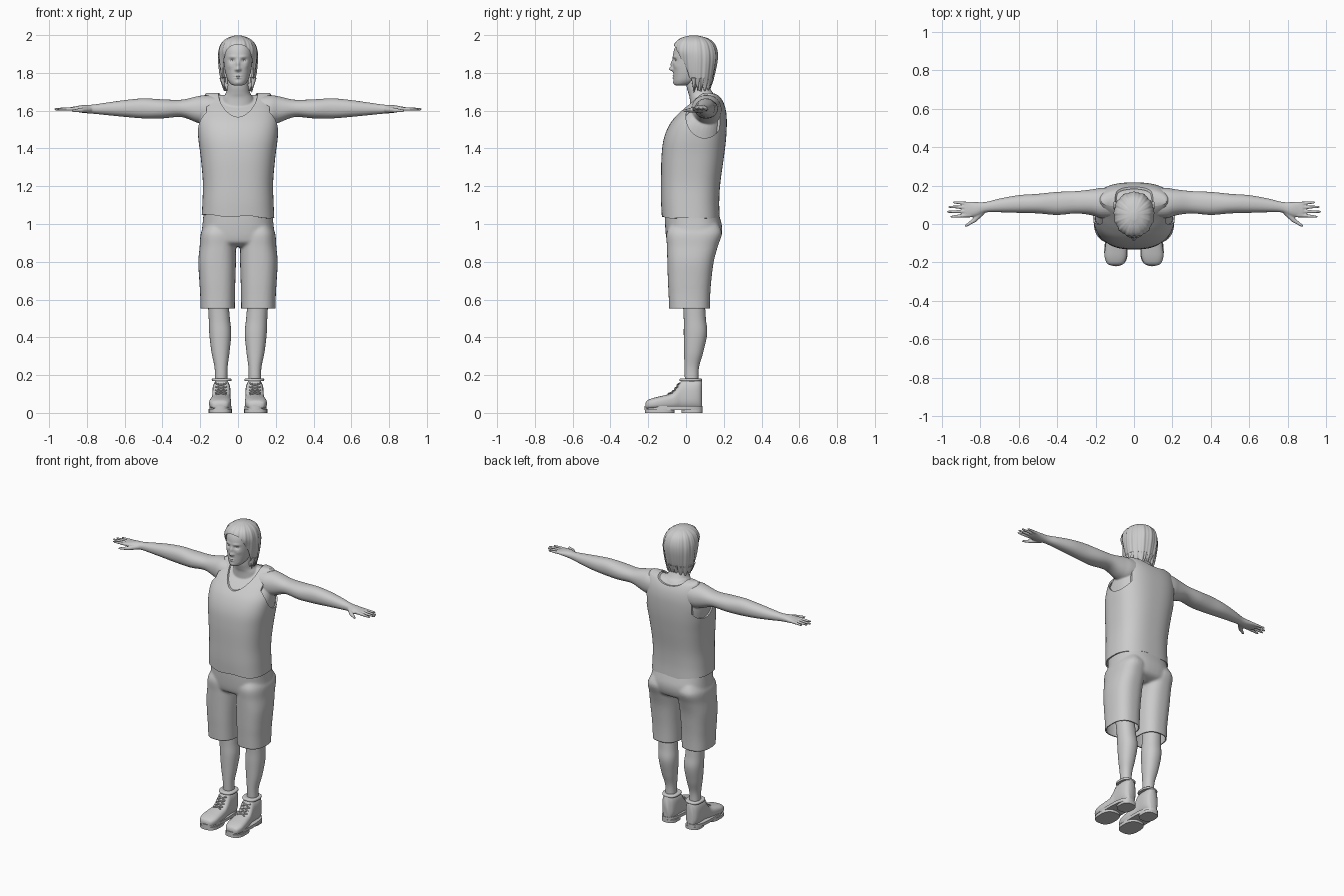
import bpy, bmesh, math, random
from mathutils import Vector

if "Cube" in bpy.data.objects:
    bpy.data.objects.remove(bpy.data.objects["Cube"])
random.seed(3)


def spline(rings, sub):
    """Catmull-Rom interpolation between cross-sections."""
    out = []
    for i in range(len(rings) - 1):
        q = [rings[max(i - 1, 0)], rings[i], rings[i + 1], rings[min(i + 2, len(rings) - 1)]]
        for k in range(sub):
            t = k / sub
            out.append([.5 * (2 * b + (c - a) * t + (2 * a - 5 * b + 4 * c - d) * t * t
                              + (3 * b - a - 3 * c + d) * t ** 3) for a, b, c, d in zip(*q)])
    return out + [list(rings[-1])]


def loft(bm, rings, axis='z', n=48, sub=6, e=2.2, caps=(1, 1)):
    """Superellipse loft; ring = (position, a_min, a_max, b_min, b_max)."""
    loops = []
    for t, a0, a1, b0, b1 in spline(rings, sub):
        loop = []
        for k in range(n):
            th = 2 * math.pi * k / n
            c, s = math.cos(th), math.sin(th)
            a = (a0 + a1) / 2 + (a1 - a0) / 2 * math.copysign(abs(c) ** (2 / e), c)
            b = (b0 + b1) / 2 + (b1 - b0) / 2 * math.copysign(abs(s) ** (2 / e), s)
            loop.append(bm.verts.new({'z': (a, b, t), 'x': (t, a, b), 'y': (a, t, b)}[axis]))
        loops.append(loop)
    faces = [bm.faces.new((p[k], p[(k + 1) % n], q[(k + 1) % n], q[k]))
             for p, q in zip(loops, loops[1:]) for k in range(n)]
    faces += [bm.faces.new(l) for l, on in zip((loops[0], loops[-1]), caps) if on]
    bmesh.ops.recalc_face_normals(bm, faces=faces)


def taper(bm, p, q, r0, r1, seg=12):
    """Tapered round rod with a rounded far end."""
    p, q = Vector(p), Vector(q)
    m = (q - p).to_track_quat('Z', 'Y').to_matrix().to_4x4()
    m.translation = (p + q) / 2
    bmesh.ops.create_cone(bm, cap_ends=True, segments=seg, radius1=r0, radius2=r1,
                          depth=(q - p).length, matrix=m)
    m.translation = q
    bmesh.ops.create_uvsphere(bm, u_segments=seg, v_segments=6, radius=r1, matrix=m)


def make(name, bm, mods=(), angle=50):
    """Mesh object with its modifiers applied, smooth shaded."""
    me = bpy.data.meshes.new(name)
    bm.to_mesh(me)
    bm.free()
    ob = bpy.data.objects.new(name, me)
    bpy.context.collection.objects.link(ob)
    for kind, props in mods:
        m = ob.modifiers.new(kind, kind)
        for k, v in props.items():
            setattr(m, k, v)
    if mods:
        bpy.context.view_layer.update()
        dg = bpy.context.evaluated_depsgraph_get()
        baked = bpy.data.meshes.new_from_object(ob.evaluated_get(dg))
        ob.modifiers.clear()
        ob.data = baked
    bpy.ops.object.select_all(action='DESELECT')
    ob.select_set(True)
    bpy.context.view_layer.objects.active = ob
    bpy.ops.object.shade_smooth_by_angle(angle=math.radians(angle))
    return ob


def trim(ob, z, up):
    """Cut the mesh flat at height z, keeping the side the sign of up points to."""
    bm = bmesh.new()
    bm.from_mesh(ob.data)
    bmesh.ops.bisect_plane(bm, geom=bm.verts[:] + bm.edges[:] + bm.faces[:],
                           plane_co=(0, 0, z), plane_no=(0, 0, up), clear_inner=True)
    bm.to_mesh(ob.data)
    bm.free()


def cutter(name, rings, axis, e):
    bm = bmesh.new()
    loft(bm, rings, axis, sub=1, e=e)
    ob = make(name, bm)
    ob.hide_render = True
    return ('BOOLEAN', {'object': ob, 'operation': 'DIFFERENCE', 'solver': 'EXACT'})


def sym(rows):
    return [(z, -w, w, f, b) for z, w, f, b in rows]


MIRROR = ('MIRROR', {})

# sleeveless shirt with scoop neck and armholes
shirt = sym([(1.04, .192, -.128, .178), (1.12, .188, -.132, .176), (1.22, .186, -.132, .182),
             (1.35, .197, -.13, .2), (1.45, .21, -.118, .212), (1.53, .214, -.085, .216),
             (1.59, .205, -.035, .213), (1.64, .192, .02, .2), (1.68, .178, .065, .175),
             (1.694, .168, .09, .14)])
bm = bmesh.new()
loft(bm, shirt, n=96, e=2.6, caps=(0, 1))
for v in bm.verts:
    if v.co.z < 1.1:
        v.co.z += (1.1 - v.co.z) / .06 * (.005 * math.sin(v.co.x * 30) - .03 * v.co.x)
cuts = [cutter('neck_front_cutter', [(-.3, -.105, .105, 1.567, 1.83), (.115, -.105, .105, 1.567, 1.83)], 'y', 1.8),
        cutter('neck_back_cutter', [(.1, -.1, .1, 1.655, 1.75), (.3, -.1, .1, 1.655, 1.75)], 'y', 2)]
for s in (-1, 1):
    cuts.append(cutter('armhole_cutter', [(s * .166, .0, .197, 1.455, 1.684),
                                          (s * .4, .0, .197, 1.455, 1.684)], 'x', 2))
make('shirt', bm, [('SOLIDIFY', {'thickness': .01, 'offset': -1})] + cuts, 40)

# skin: upper chest, neck, arms and hands fused together
bm = bmesh.new()
d = .011
loft(bm, [(z - (d if z > 1.5 else 0), a + d, b - d, f + d, k - d) for z, a, b, f, k in shirt[3:]], e=2.6)
loft(bm, sym([(1.58, .1, .02, .18), (1.66, .085, .02, .17), (1.69, .066, .013, .145),
              (1.73, .058, .003, .125), (1.79, .056, .0, .125)]))
arm = [(.1, .03, .19, 1.53, 1.678), (.17, .03, .188, 1.525, 1.682), (.22, .045, .18, 1.538, 1.675),
       (.3, .055, .171, 1.566, 1.658), (.4, .047, .167, 1.559, 1.66), (.5, .055, .157, 1.559, 1.665),
       (.6, .058, .15, 1.567, 1.656), (.7, .061, .132, 1.577, 1.642), (.77, .06, .115, 1.584, 1.632),
       (.82, .04, .114, 1.588, 1.63), (.86, .035, .117, 1.595, 1.623), (.88, .038, .114, 1.6, 1.62)]
fingers = [(.045, .038, .95), (.066, .064, .967), (.086, .089, .96), (.105, .113, .936)]
for s in (-1, 1):
    loft(bm, [(s * r[0],) + r[1:] for r in arm], 'x', n=32, sub=5)
    for y0, y1, x in fingers:
        taper(bm, (s * .85, y0, 1.61), (s * x, y1, 1.608), .011, .0065)
    taper(bm, (s * .79, .065, 1.605), (s * .83, .02, 1.602), .017, .013)
    taper(bm, (s * .83, .02, 1.602), (s * .874, -.009, 1.6), .012, .007)
body = make('arms_and_neck', bm, [('REMESH', {'mode': 'VOXEL', 'voxel_size': .0045}),
                                  ('SMOOTH', {'factor': .5, 'iterations': 4})], 80)
trim(body, 1.42, 1)

# head with features pushed out of and into the face
bm = bmesh.new()
loft(bm, sym([(1.732, .012, -.05, -.015), (1.738, .034, -.06, .02), (1.755, .05, -.065, .06),
              (1.78, .061, -.066, .09), (1.82, .071, -.068, .12), (1.87, .077, -.07, .14),
              (1.92, .079, -.064, .145), (1.955, .072, -.045, .13), (1.98, .05, -.01, .1),
              (1.99, .015, .02, .06)]), n=112, sub=9, e=2.2)
bumps = [(0, 1.82, .01, .011, .021), (0, 1.846, .008, .018, .012), (.031, 1.866, .014, .009, -.012),
         (.03, 1.885, .02, .006, .005), (0, 1.784, .018, .0035, .006), (0, 1.773, .015, .004, .006),
         (0, 1.7785, .02, .002, -.003), (0, 1.748, .015, .01, .004), (.045, 1.835, .014, .015, .004),
         (.012, 1.817, .006, .006, .007)]
for v in bm.verts:
    x, y, z = v.co
    if y < .02:
        for cx, cz, sx, sz, amt in bumps:
            v.co.y -= amt * math.exp(-((abs(x) - cx) / sx) ** 2 - ((z - cz) / sz) ** 2)
make('head', bm, (), 80)
bm = bmesh.new()
bmesh.ops.create_uvsphere(bm, u_segments=20, v_segments=12, radius=.0125)
bmesh.ops.translate(bm, verts=bm.verts, vec=(.031, -.042, 1.866))
make('eyes', bm, [MIRROR])

# chin-length hair shell with strand ridges and an open face
bm = bmesh.new()
loft(bm, sym([(1.715, .074, .03, .125), (1.75, .087, .0, .138), (1.8, .097, -.025, .152),
              (1.87, .104, -.05, .165), (1.92, .101, -.069, .163), (1.96, .085, -.058, .145),
              (1.985, .055, -.025, .11), (1.998, .015, .02, .06)]), n=120, e=2.1, caps=(0, 1))
for v in bm.verts:
    th = math.atan2(v.co.y - .05, v.co.x)
    ridge = 1 + .018 * math.sin(th * 13) + .012 * math.sin(th * 29)
    v.co.x *= ridge
    v.co.y = .05 + (v.co.y - .05) * ridge
    if v.co.z < 1.76:
        v.co.z += .012 * math.sin(th * 17) * (1.76 - v.co.z) / .045
face = cutter('face_cutter', [(-.2, -.079, .079, 1.6, 1.948), (.04, -.079, .079, 1.6, 1.948)], 'y', 3)
make('hair', bm, [('SOLIDIFY', {'thickness': .01, 'offset': -1}), face], 40)
bm = bmesh.new()
for k in range(13):
    th = math.radians(-12 + k * 17)
    c, s = math.cos(th), math.sin(th)
    taper(bm, (.086 * c, .058 + .078 * s, 1.775), (.074 * c, .055 + .064 * s, 1.7 + random.uniform(-.008, .022)),
          .014, .002, 8)
make('hair_locks', bm)

# shorts: hips and two wide legs fused, then trimmed open at the hems
bm = bmesh.new()
loft(bm, sym([(1.1, .18, -.11, .16), (1.04, .184, -.112, .178), (.98, .19, -.11, .192),
              (.93, .196, -.105, .186), (.9, .19, -.095, .168), (.88, .15, -.06, .12)]), e=2.5)
for s in (-1, 1):
    leg = [(1.0, .04, .17, -.08, .17), (.95, .02, .197, -.103, .19), (.88, .012, .203, -.101, .168),
           (.8, .011, .21, -.099, .147), (.7, .014, .205, -.096, .134), (.62, .016, .2, -.092, .128),
           (.52, .017, .198, -.088, .126)]
    loft(bm, [(z, min(s * a, s * b), max(s * a, s * b), f, k) for z, a, b, f, k in leg], e=2.5)
shorts = make('shorts', bm, [('REMESH', {'mode': 'VOXEL', 'voxel_size': .0075}),
                             ('SMOOTH', {'factor': .5, 'iterations': 8})], 80)
trim(shorts, .552, 1)
trim(shorts, 1.07, -1)
m = shorts.modifiers.new('cloth', 'SOLIDIFY')
m.thickness, m.offset = .008, -1

# lower legs
bm = bmesh.new()
loft(bm, [(.75, .045, .165, -.05, .1), (.6, .05, .16, -.02, .1), (.5, .043, .155, -.012, .105),
          (.42, .036, .152, -.012, .112), (.32, .045, .14, -.01, .091), (.23, .056, .123, -.008, .067),
          (.12, .056, .123, -.004, .068)])
make('legs', bm, [MIRROR])

# boots: upper, padded collar, soles, heels and laces
bm = bmesh.new()
loft(bm, [(-.215, .075, .12, .025, .05), (-.205, .053, .14, .02, .066), (-.17, .038, .153, .018, .08),
          (-.12, .036, .15, .018, .092), (-.075, .038, .142, .018, .105), (-.05, .04, .138, .018, .132),
          (-.03, .04, .135, .018, .165), (-.01, .04, .135, .018, .177), (.04, .04, .135, .018, .18),
          (.07, .048, .127, .018, .18), (.084, .062, .112, .02, .172)], 'y', n=40, sub=4, e=2.7)
make('boot_uppers', bm, [MIRROR])
bm = bmesh.new()
loft(bm, [(.168, .037, .137, -.033, .082), (.174, .034, .139, -.035, .085),
          (.182, .037, .137, -.031, .081), (.183, .05, .125, -.015, .07)], sub=3, e=2.6)
make('boot_collars', bm, [MIRROR])
bm = bmesh.new()
for lo, hi, x0, x1, y0, y1 in ((.016, .036, .034, .152, -.22, .088), (0, .02, .033, .155, -.218, -.06),
                               (0, .02, .038, .138, -.025, .088)):
    loft(bm, [(lo, x0, x1, y0, y1), (hi, x0, x1, y0, y1)], sub=1, e=2.7)
make('boot_soles', bm, [MIRROR], 40)
bm = bmesh.new()
rows = [(-.095, .098), (-.075, .106), (-.06, .12), (-.047, .137), (-.036, .156)]
for (y0, z0), (y1, z1) in zip(rows, rows[1:]):
    for s in (-1, 1):
        taper(bm, (.09 - s * .027, y0, z0), (.09, (y0 + y1) / 2 - .004, (z0 + z1) / 2 + .003), .004, .004, 8)
        taper(bm, (.09, (y0 + y1) / 2 - .004, (z0 + z1) / 2 + .003), (.09 + s * .027, y1, z1), .004, .004, 8)
make('boot_laces', bm, [MIRROR])

# remove the cutting helpers
for ob in [o for o in bpy.data.objects if 'cutter' in o.name]:
    bpy.data.objects.remove(ob)
